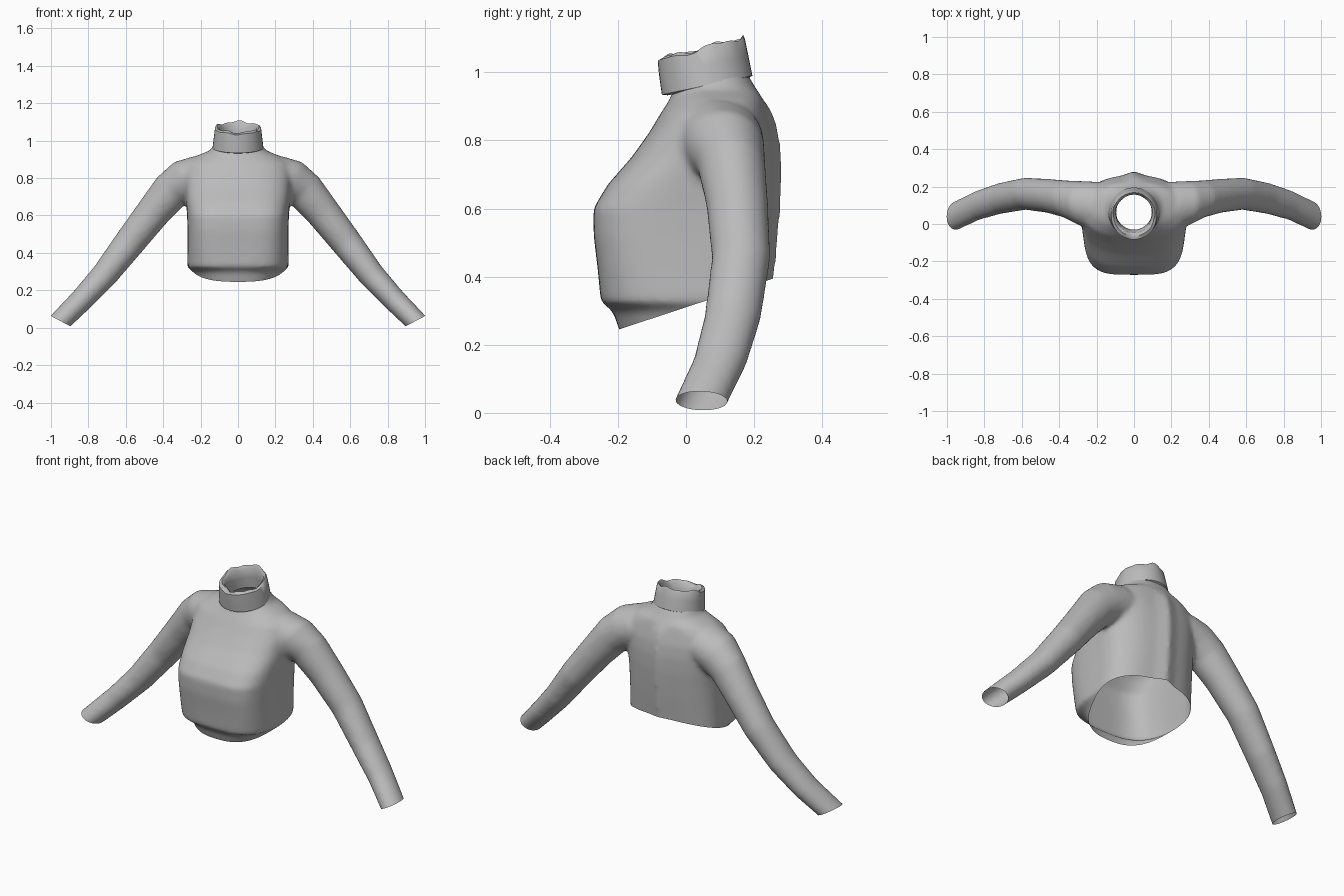
import bpy, bmesh
from math import sin, cos, pi, exp
from mathutils import Vector

cube = bpy.data.objects.get("Cube")
if cube:
    bpy.data.objects.remove(cube, do_unlink=True)

fabric = bpy.data.materials.new("grey fabric")
fabric.use_nodes = True
GREY = (0.5, 0.5, 0.5, 1)
fabric.diffuse_color = GREY
fabric.node_tree.nodes["Principled BSDF"].inputs["Base Color"].default_value = GREY


def power(v, n):
    return abs(v) ** (2 / n) * (1 if v >= 0 else -1)


def loft(bm, rings, caps=True):
    """Skin a list of point rings with quads."""
    loops = [[bm.verts.new(p) for p in ring] for ring in rings]
    n = len(loops[0])
    for a, b in zip(loops, loops[1:]):
        for i in range(n):
            j = (i + 1) % n
            bm.faces.new((a[i], a[j], b[j], b[i]))
    if caps:
        bm.faces.new(loops[0][::-1])
        bm.faces.new(loops[-1])


def make_object(name, bm):
    bmesh.ops.recalc_face_normals(bm, faces=bm.faces[:])
    mesh = bpy.data.meshes.new(name)
    bm.to_mesh(mesh)
    bm.free()
    mesh.materials.append(fabric)
    obj = bpy.data.objects.new(name, mesh)
    bpy.context.collection.objects.link(obj)
    return obj


def torso_ring(z, front, back, half, n, sides=64):
    """Squarish chest, rounder back with a raised centre fold."""
    mid = 0.08
    ring = []
    for i in range(sides):
        a = 2 * pi * i / sides
        s, c = sin(a), cos(a)
        k = n if s < 0 else 2.3
        x = half * power(c, k)
        y = mid + (mid - front if s < 0 else back - mid) * power(s, k)
        if s > 0 and 0.3 < z < 0.9:
            y += 0.022 * exp(-(x / 0.04) ** 2) - 0.01
        ring.append((x, y, z))
    return ring


def sleeve_rings(side, sides=32):
    """Tube along the arm; each section is (x, y, z, half thickness, half depth)."""
    path = [(0.10, 0.09, 0.83, 0.08, 0.12), (0.21, 0.095, 0.805, 0.115, 0.132),
            (0.29, 0.112, 0.78, 0.118, 0.118), (0.36, 0.133, 0.73, 0.104, 0.10),
            (0.455, 0.150, 0.615, 0.092, 0.091), (0.58, 0.162, 0.455, 0.083, 0.086),
            (0.715, 0.137, 0.28, 0.071, 0.083), (0.835, 0.10, 0.15, 0.063, 0.079),
            (0.95, 0.045, 0.035, 0.058, 0.078), (1.03, 0.005, -0.05, 0.058, 0.078)]
    pts = [Vector(p[:3]) for p in path]
    rings = []
    for i, p in enumerate(path):
        d = pts[min(i + 1, len(pts) - 1)] - pts[max(i - 1, 0)]
        d.y = 0
        d.normalize()
        up = Vector((-d.z, 0, d.x))
        ring = []
        for k in range(sides):
            a = 2 * pi * k / sides
            q = pts[i] + up * (p[3] * cos(a)) + Vector((0, p[4] * sin(a), 0))
            ring.append((q.x * side, q.y, q.z))
        rings.append(ring)
    return rings


# Body and sleeves fused into one cloth surface
bm = bmesh.new()
profile = [(0.16, -0.15, 0.20, 0.19, 2.6), (0.24, -0.195, 0.215, 0.225, 2.6),
           (0.30, -0.215, 0.235, 0.245, 2.8), (0.325, -0.25, 0.24, 0.272, 3.4),
           (0.42, -0.259, 0.25, 0.27, 3.8), (0.52, -0.271, 0.26, 0.27, 4),
           (0.60, -0.272, 0.266, 0.272, 4), (0.67, -0.23, 0.27, 0.278, 3.6),
           (0.75, -0.16, 0.27, 0.285, 3), (0.82, -0.11, 0.262, 0.29, 2.6),
           (0.88, -0.074, 0.245, 0.28, 2.3), (0.92, -0.048, 0.227, 0.22, 2),
           (0.95, -0.036, 0.207, 0.145, 2), (1.03, -0.03, 0.16, 0.10, 2)]
loft(bm, [torso_ring(*p) for p in profile])
for side in (1, -1):
    loft(bm, sleeve_rings(side))
body = make_object("sweater_body", bm)
remesh = body.modifiers.new("fuse", 'REMESH')
remesh.mode = 'VOXEL'
remesh.voxel_size = 0.012
soften = body.modifiers.new("soften", 'SMOOTH')
soften.factor = 0.5
soften.iterations = 10
fused = bpy.data.meshes.new_from_object(
    body.evaluated_get(bpy.context.evaluated_depsgraph_get()))
body.modifiers.clear()

# Cut open the hem, neck and cuffs; each cut only reaches its own part
bm = bmesh.new()
bm.from_mesh(fused)
cuts = [((0, 0, 0.31), (0, 0.33, -1), lambda c: abs(c.x) < 0.4 and c.z < 0.5),
        ((0, 0.06, 0.98), (0, -0.2, 1), lambda c: c.z > 0.9),
        ((0.948, 0.045, 0.035), (0.5, 0, -0.95), lambda c: c.x > 0.8),
        ((-0.948, 0.045, 0.035), (-0.5, 0, -0.95), lambda c: c.x < -0.8)]
for co, no, near in cuts:
    faces = [f for f in bm.faces if near(f.calc_center_median())]
    edges = {e for f in faces for e in f.edges}
    verts = {v for f in faces for v in f.verts}
    bmesh.ops.bisect_plane(bm, geom=list(verts) + list(edges) + faces,
                           plane_co=co, plane_no=no, clear_outer=True)
bm.to_mesh(body.data)
bm.free()


# Folded collar: lining, crumpled rim, outer wall, turned-under edge
def collar_ring(half_x, half_y, mid, z, slope, crumple=0.0, sides=40):
    ring = []
    for i in range(sides):
        a = 2 * pi * i / sides
        y = mid + half_y * sin(a)
        wave = crumple * (sin(5 * a) + 0.7 * sin(9 * a + 1))
        ring.append(((half_x + wave * 0.4) * cos(a), y, z + slope * (y - mid) + wave))
    return ring


bm = bmesh.new()
loft(bm, [collar_ring(0.098, 0.10, 0.07, 0.95, 0.2),
          collar_ring(0.095, 0.10, 0.062, 1.01, 0.2),
          collar_ring(0.098, 0.102, 0.055, 1.06, 0.25, 0.005),
          collar_ring(0.112, 0.116, 0.052, 1.073, 0.25, 0.005),
          collar_ring(0.123, 0.128, 0.045, 1.064, 0.23, 0.003),
          collar_ring(0.129, 0.131, 0.052, 1.02, 0.22),
          collar_ring(0.136, 0.133, 0.062, 0.962, 0.21),
          collar_ring(0.12, 0.118, 0.064, 0.957, 0.21)], caps=False)
collar = make_object("collar", bm)

for obj in (body, collar):
    bpy.ops.object.select_all(action='DESELECT')
    obj.select_set(True)
    bpy.context.view_layer.objects.active = obj
    bpy.ops.object.shade_smooth_by_angle(angle=0.9)
